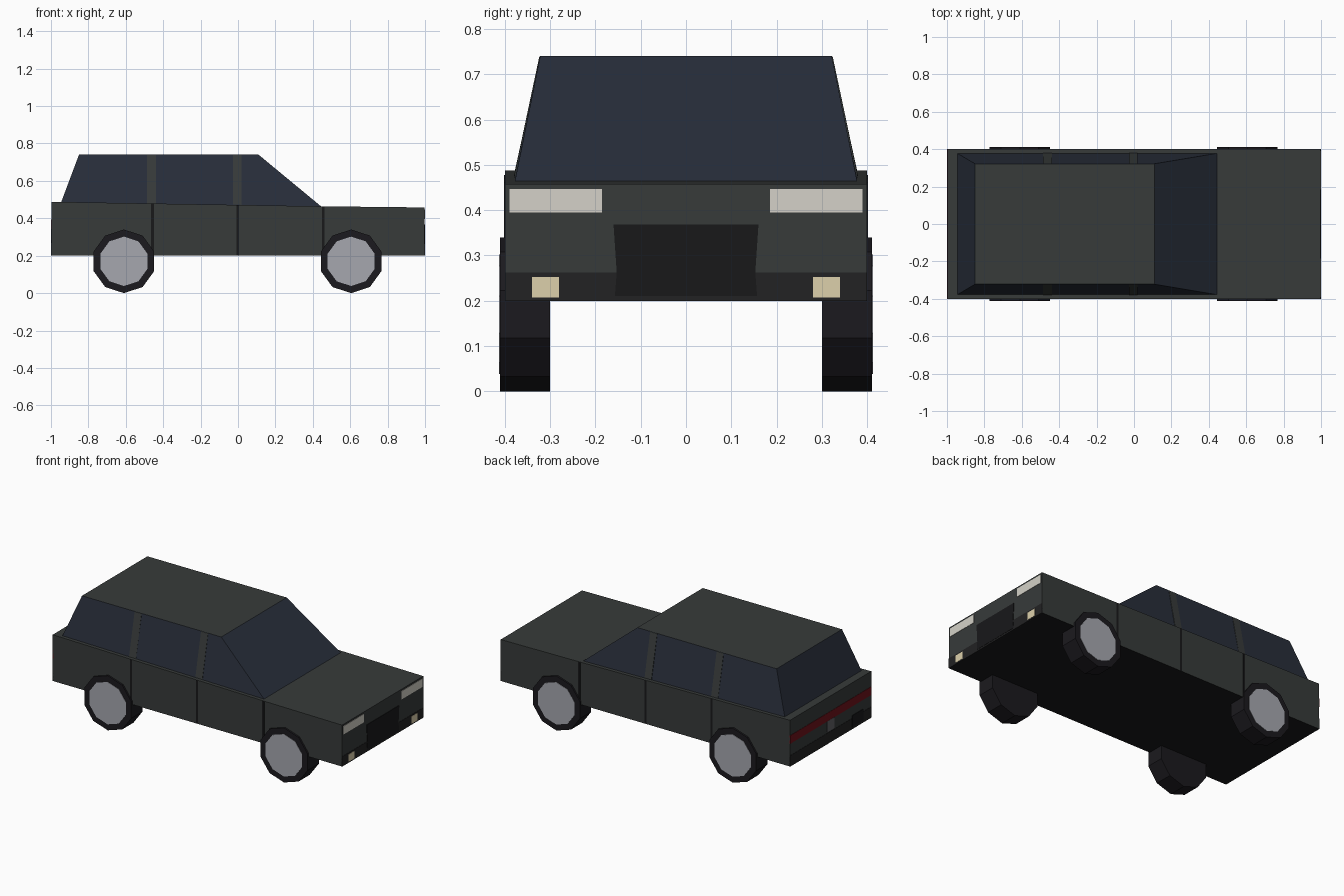
import bpy, bmesh, math
from mathutils import Vector

if "Cube" in bpy.data.objects:
    bpy.data.objects.remove(bpy.data.objects["Cube"])


def material(name, rgb):
    m = bpy.data.materials.new(name)
    m.diffuse_color = (*rgb, 1)
    m.use_nodes = True
    m.node_tree.nodes["Principled BSDF"].inputs["Base Color"].default_value = m.diffuse_color
    return m


PAINT = material("paint", (0.038, 0.043, 0.042))
TRIM = material("trim", (0.016, 0.016, 0.017))
BLACK = material("black", (0.009, 0.009, 0.01))
GLASS = material("glass", (0.021, 0.027, 0.042))
TYRE = material("tyre", (0.011, 0.010, 0.013))
HUB = material("hub", (0.38, 0.39, 0.43))
LAMP = material("lamp", (0.66, 0.64, 0.58))
FOG = material("fog", (0.72, 0.63, 0.41))
RED = material("red", (0.16, 0.006, 0.01))
PLATE = material("plate", (0.12, 0.12, 0.13))


def loft(name, a, b, mats, pick=None):
    """Closed solid joining two matching outlines."""
    n = len(a)
    bm = bmesh.new()
    va, vb = [bm.verts.new(p) for p in a], [bm.verts.new(p) for p in b]
    bm.faces.new(va)
    bm.faces.new(vb)
    for i in range(n):
        j = (i + 1) % n
        bm.faces.new((va[i], va[j], vb[j], vb[i]))
    bmesh.ops.recalc_face_normals(bm, faces=bm.faces)
    if pick:
        for f in bm.faces:
            f.material_index = pick(f)
    me = bpy.data.meshes.new(name)
    bm.to_mesh(me)
    bm.free()
    for m in mats:
        me.materials.append(m)
    ob = bpy.data.objects.new(name, me)
    bpy.context.collection.objects.link(ob)
    return ob


def side_prism(name, xz, y0, y1, mat):
    return loft(name, [(x, y0, z) for x, z in xz], [(x, y1, z) for x, z in xz], [mat])


def end_panel(name, yz, end, mat, proud=0.002):
    """Thin panel on the nose (end=1) or tail (end=-1)."""
    x0, x1 = end * 0.99, end * (0.997 + proud)
    return loft(name, [(x0, y, z) for y, z in yz], [(x1, y, z) for y, z in yz], [mat])


def rect(y0, y1, z0, z1):
    return [(y0, z0), (y1, z0), (y1, z1), (y0, z1)]


# Main body with gently falling shoulder line and a dark underside
profile = [(-0.997, 0.2), (0.997, 0.2), (0.997, 0.458), (0.445, 0.464), (-0.997, 0.488)]
loft("body", [(x, -0.4, z) for x, z in profile], [(x, 0.4, z) for x, z in profile],
     [PAINT, BLACK], lambda f: int(f.normal.z < -0.9))

# Glass cabin with painted roof
low = [Vector(p) for p in ((-0.945, -0.378, 0.487), (0.445, -0.378, 0.463),
                           (0.445, 0.378, 0.463), (-0.945, 0.378, 0.487))]
high = [Vector(p) for p in ((-0.85, -0.322, 0.74), (0.11, -0.322, 0.74),
                            (0.11, 0.322, 0.74), (-0.85, 0.322, 0.74))]
loft("cabin", low, high, [GLASS, PAINT], lambda f: int(f.normal.z > 0.95))

for s in (-1, 1):
    side = "left" if s > 0 else "right"
    # Window pillars lying on the leaning side glass
    for i, x in enumerate((-0.46, -0.002)):
        def strip(d):
            return [(x - 0.026, s * (0.378 + d), 0.475), (x + 0.022, s * (0.378 + d), 0.472),
                    (x + 0.022, s * (0.322 + d), 0.739), (x - 0.026, s * (0.322 + d), 0.739)]
        loft(f"pillar_{side}_{i}", strip(-0.01), strip(0.002), [PAINT])
    # Door seams
    for i, (x, top) in enumerate(((-0.457, 0.478), (-0.002, 0.470), (0.455, 0.462))):
        side_prism(f"door_seam_{side}_{i}",
                   [(x - 0.007, 0.201), (x + 0.007, 0.201), (x + 0.007, top), (x - 0.007, top)],
                   s * 0.39, s * 0.4015, BLACK)
    # Ten-sided wheels with pale hub discs
    for end, x in (("rear", -0.61), ("front", 0.605)):
        def ring(r):
            return [(x + r * math.sin(k * math.tau / 10), 0.17 + r * math.cos(k * math.tau / 10))
                    for k in range(10)]
        side_prism(f"tyre_{end}_{side}", ring(0.17), s * 0.30, s * 0.411, TYRE)
        side_prism(f"hub_{end}_{side}", ring(0.132), s * 0.40, s * 0.413, HUB)
    # Front lamps
    end_panel(f"headlight_{side}", rect(s * 0.185, s * 0.39, 0.395, 0.447), 1, LAMP)
    end_panel(f"fog_light_{side}", rect(s * 0.28, s * 0.34, 0.207, 0.253), 1, FOG, 0.003)

# Nose: bumper and grille
end_panel("front_bumper", rect(-0.4, 0.4, 0.2, 0.262), 1, TRIM, 0.0015)
end_panel("grille", [(-0.157, 0.21), (0.157, 0.21), (0.153, 0.262), (0.16, 0.368),
                     (-0.16, 0.368), (-0.153, 0.262)], 1, BLACK, 0.003)

# Tail: bumper, light bar, plate and exhaust recess
end_panel("rear_bumper", rect(-0.4, 0.4, 0.2, 0.268), -1, TRIM, 0.0015)
end_panel("tail_light_bar", rect(-0.4, 0.4, 0.342, 0.393), -1, RED)
end_panel("rear_plate", rect(-0.035, 0.035, 0.275, 0.343), -1, PLATE, 0.003)
end_panel("exhaust_panel", rect(-0.32, -0.21, 0.215, 0.285), -1, BLACK, 0.003)
